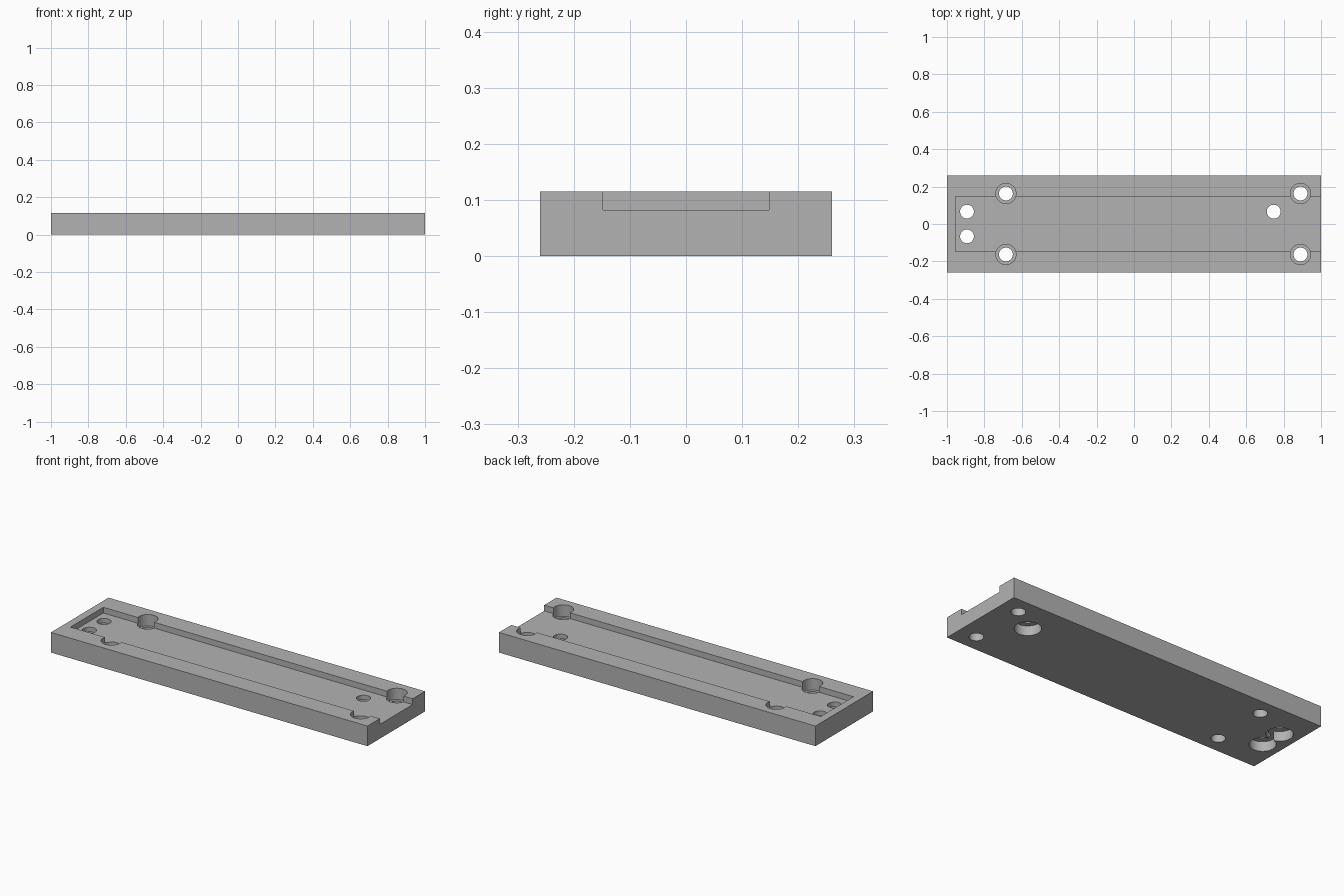
import bpy
import bmesh
from mathutils import Matrix

old = bpy.data.objects.get("Cube")
if old:
    bpy.data.objects.remove(old, do_unlink=True)

HEIGHT = 0.115
FLOOR = 0.082
HALF_Y = 0.26

grey = bpy.data.materials.new("plain grey")
grey.use_nodes = True
colour = (0.45, 0.45, 0.45, 1)
grey.diffuse_color = colour
grey.node_tree.nodes["Principled BSDF"].inputs["Base Color"].default_value = colour


def make_object(name, bm):
    mesh = bpy.data.meshes.new(name)
    bm.to_mesh(mesh)
    bm.free()
    mesh.materials.append(grey)
    obj = bpy.data.objects.new(name, mesh)
    bpy.context.collection.objects.link(obj)
    return obj


def box(name, lo, hi):
    bm = bmesh.new()
    size = [b - a for a, b in zip(lo, hi)]
    mid = [(a + b) / 2 for a, b in zip(lo, hi)]
    bmesh.ops.create_cube(bm, size=1, matrix=Matrix.Translation(mid) @ Matrix.Diagonal((*size, 1)))
    return make_object(name, bm)


def drill(name, x, y, radius, z0, z1):
    bm = bmesh.new()
    bmesh.ops.create_cone(bm, cap_ends=True, segments=48, radius1=radius, radius2=radius,
                          depth=z1 - z0, matrix=Matrix.Translation((x, y, (z0 + z1) / 2)))
    return make_object(name, bm)


plate = box("base_plate", (-1, -HALF_Y, 0), (1, HALF_Y, HEIGHT))

# Shallow channel, open at one end
cutters = [box("channel_cutter", (-0.955, -0.148, FLOOR), (1.1, 0.148, 0.2))]

# Holes along the channel walls, counterbored from above
for x in (-0.685, 0.89):
    for y in (-0.163, 0.163):
        cutters.append(drill("side_hole_cutter", x, y, 0.037, -0.1, 0.2))
        cutters.append(drill("side_recess_cutter", x, y, 0.054, 0.05, 0.22))

# Holes in the channel floor, counterbored from below
for x, y in ((-0.893, 0.066), (-0.893, -0.066), (0.747, 0.066)):
    cutters.append(drill("floor_hole_cutter", x, y, 0.037, -0.1, 0.2))
    cutters.append(drill("floor_recess_cutter", x, y, 0.068, -0.12, 0.055))

# Apply the cuts and hide the helpers
for cutter in cutters:
    mod = plate.modifiers.new("cut", 'BOOLEAN')
    mod.operation = 'DIFFERENCE'
    mod.solver = 'EXACT'
    mod.object = cutter

bpy.context.view_layer.objects.active = plate
plate.select_set(True)
for mod in list(plate.modifiers):
    bpy.ops.object.modifier_apply(modifier=mod.name)
for cutter in cutters:
    bpy.data.objects.remove(cutter, do_unlink=True)
bpy.ops.object.shade_smooth_by_angle(angle=0.5)
